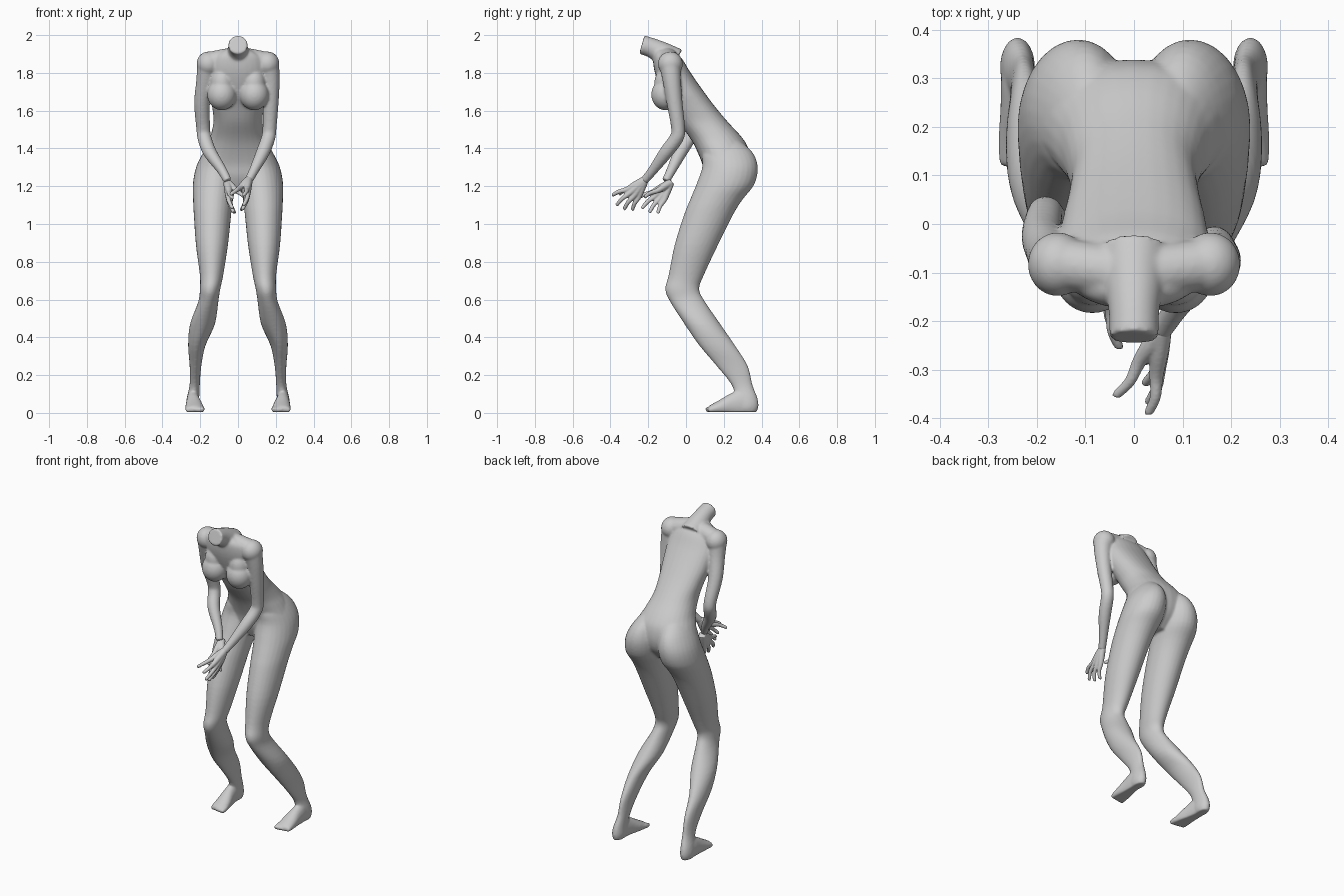
import bpy, bmesh, math
from mathutils import Vector, Matrix

if "Cube" in bpy.data.objects:
    bpy.data.objects.remove(bpy.data.objects["Cube"])


def resample(rows, n=4):
    """Catmull-Rom interpolation of rows of numbers."""
    out = []
    for i in range(len(rows) - 1):
        a, b, c, d = (rows[max(0, min(len(rows) - 1, i + k))] for k in (-1, 0, 1, 2))
        for s in range(n):
            t = s / n
            out.append([q + 0.5 * t * (r - p + t * (2 * p - 5 * q + 4 * r - w + t * (3 * (q - r) + w - p)))
                        for p, q, r, w in zip(a, b, c, d)])
    return out + [list(rows[-1])]


def loft(bm, rings):
    rs = [[bm.verts.new(p) for p in ring] for ring in rings]
    n = len(rs[0])
    for a, b in zip(rs, rs[1:]):
        for i in range(n):
            bm.faces.new((a[i], a[(i + 1) % n], b[(i + 1) % n], b[i]))
    bm.faces.new(rs[0][::-1])
    bm.faces.new(rs[-1])


def circle(rx, ry, n=28, e=2.0):
    pts = []
    for i in range(n):
        c, s = math.cos(math.tau * i / n), math.sin(math.tau * i / n)
        pts.append((rx * math.copysign(abs(c) ** (2 / e), c), ry * math.copysign(abs(s) ** (2 / e), s)))
    return pts


def stack(bm, rows, side=1, e=2.0):
    """Horizontal sections: z, centre x, half width, front y, back y."""
    loft(bm, [[Vector((side * (x + u), (f + b) / 2 + v, z)) for u, v in circle(w, (b - f) / 2, e=e)]
              for z, x, w, f, b in resample(rows)])


def limb(bm, rows, n=16):
    """Round tube through x, y, z, radius."""
    rows = resample(rows)
    pts = [Vector(r[:3]) for r in rows]
    rings, u, old = [], None, None
    for i, p in enumerate(pts):
        t = (pts[min(i + 1, len(pts) - 1)] - pts[max(i - 1, 0)]).normalized()
        u = t.orthogonal().normalized() if u is None else old.rotation_difference(t) @ u
        old, v = t, t.cross(u)
        rings.append([p + u * a + v * b for a, b in circle(rows[i][3], rows[i][3], n)])
    loft(bm, rings)


def ball(bm, c, r):
    m = Matrix.Translation(c) @ Matrix.Diagonal((*r, 1))
    bmesh.ops.create_uvsphere(bm, u_segments=28, v_segments=18, radius=1, matrix=m)


def finish(bm, name, voxel, smooth):
    bmesh.ops.recalc_face_normals(bm, faces=bm.faces[:])
    me = bpy.data.meshes.new(name)
    bm.to_mesh(me)
    bm.free()
    ob = bpy.data.objects.new(name, me)
    bpy.context.collection.objects.link(ob)
    m = ob.modifiers.new("fuse", 'REMESH')
    m.mode, m.voxel_size, m.use_smooth_shade = 'VOXEL', voxel, True
    m = ob.modifiers.new("soften", 'SMOOTH')
    m.factor, m.iterations = 0.5, smooth


body = bmesh.new()
# torso, leaning forward
stack(body, [
    (1.92, 0, .07, -.165, -.075), (1.88, 0, .13, -.175, -.025), (1.80, 0, .155, -.165, .025),
    (1.70, 0, .15, -.13, .095), (1.62, 0, .137, -.085, .155), (1.54, 0, .13, -.04, .222),
    (1.46, 0, .148, .018, .295), (1.40, 0, .175, .052, .33), (1.32, 0, .205, .085, .338),
    (1.25, 0, .19, .10, .315), (1.18, 0, .11, .13, .25)], e=2.2)
# neck with a flat cut
limb(body, [(0, -.06, 1.86, .075), (0, -.125, 1.902, .062), (0, -.18, 1.932, .052), (0, -.234, 1.949, .051)], 28)

for s in (-1, 1):
    # breasts and shoulders
    ball(body, (s * .086, -.108, 1.685), (.077, .076, .083))
    ball(body, (s * .085, -.10, 1.745), (.062, .068, .085))
    ball(body, (s * .157, -.083, 1.848), (.062, .066, .065))
    limb(body, [(0, -.105, 1.88, .06), (s * .08, -.092, 1.872, .054), (s * .155, -.083, 1.855, .055)])
    # buttock, thigh, knee, calf, ankle
    stack(body, [
        (1.45, .08, .05, .14, .275), (1.38, .10, .083, .09, .352), (1.30, .114, .108, .086, .380),
        (1.21, .125, .114, .055, .362), (1.13, .132, .106, .022, .30), (1.05, .135, .099, -.01, .25),
        (.89, .138, .085, -.06, .17), (.73, .14, .062, -.092, .095), (.655, .148, .054, -.11, .07),
        (.59, .157, .053, -.085, .10), (.47, .188, .066, -.008, .182), (.357, .218, .046, .07, .26),
        (.25, .225, .031, .16, .327), (.15, .229, .027, .24, .352), (.08, .238, .033, .26, .378),
        (.035, .24, .036, .26, .384), (.004, .24, .028, .27, .374)], s)
    # foot, sections along y
    loft(body, [[Vector((s * (x + u), y, max(0.004, h * .42 + v))) for u, v in circle(w, h * .58)]
                for y, x, w, h in resample([(.36, .24, .028, .07), (.30, .24, .034, .12), (.24, .236, .039, .105),
                                            (.18, .231, .048, .07), (.13, .229, .05, .042), (.118, .229, .044, .034)])])
    # toes
    for i in range(5):
        x, r, y = .190 + .0195 * i, .0145 - .0012 * i, .106 + .0012 * i * i
        limb(body, [(s * x, .15, .022, r), (s * x, y + .012, .018, r), (s * x, y, .014, r * .8)], 12)
    # arm: the one at -x hangs further back
    k = .115 if s < 0 else 0
    arm = [(.160, -.085, 1.85, .058, 0), (.172, -.075, 1.76, .049, .1), (.173, -.06, 1.64, .042, .3),
           (.167, -.042, 1.51, .037, .52), (.160, -.05, 1.455, .037, .55), (.132, -.105, 1.38, .036, .65),
           (.085, -.175, 1.285, .026, .85), (.055, -.222, 1.228, .022, 1)]
    limb(body, [(s * (x + (.15 * k if .2 < q < .7 else 0)), y + k * q, z, r) for x, y, z, r, q in arm], 20)
finish(body, "body", .0065, 7)

# hands: knuckle and tip of each finger
FINGERS = [((.046, -.315, 1.182), (.030, -.392, 1.152)), ((.052, -.298, 1.163), (.030, -.370, 1.098)),
           ((.050, -.274, 1.150), (.023, -.330, 1.076)), ((.043, -.250, 1.143), (.018, -.286, 1.072)),
           ((.010, -.285, 1.192), (-.038, -.356, 1.158))]
for s, name in ((1, "left_hand"), (-1, "right_hand")):
    hand = bmesh.new()
    off = Vector((0, .135, -.015)) if s < 0 else Vector()
    place = lambda p, r: (*(Vector((s * p[0], p[1], p[2])) + off), r)
    wrist = Vector((.057, -.217, 1.235))
    for a, b in FINGERS:
        a, b = Vector(a), Vector(b)
        bend = a.lerp(b, .5) + Vector((.006, -.003, .004))
        limb(hand, [place(wrist, .021), place(wrist.lerp(a, .5), .0195), place(a, .0145), place(bend, .0115),
                    place(a.lerp(b, .93), .0095), place(b, .006)], 12)
    finish(hand, name, .004, 3)
